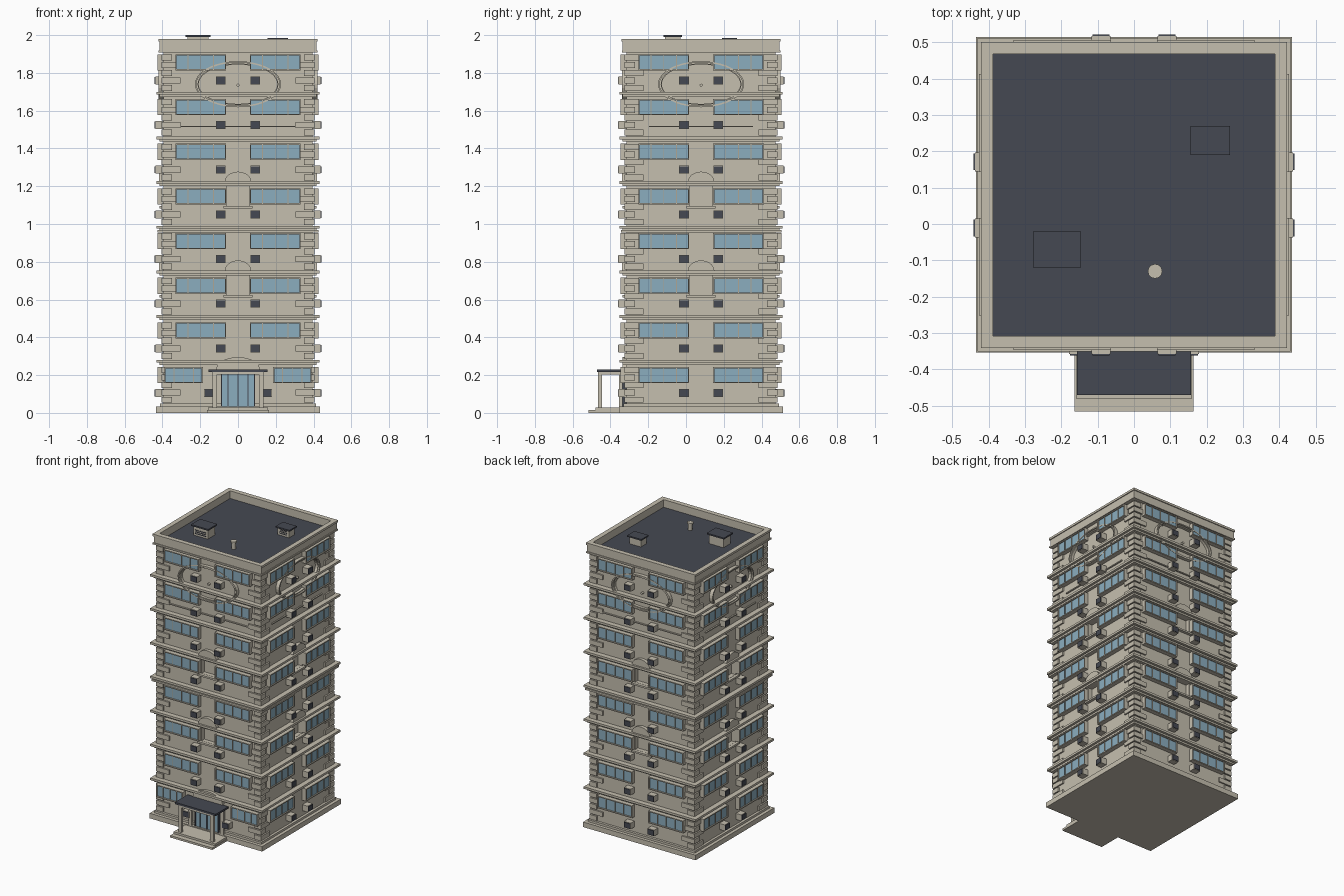
import bpy, bmesh, math
from mathutils import Matrix, Vector

if "Cube" in bpy.data.objects:
    bpy.data.objects.remove(bpy.data.objects["Cube"])

CY = 0.08        # tower centre in y
WALL = 0.395     # half width of the wall
PITCH = 0.2365   # storey height
FLOORS = 8
SIDES = range(4)  # front, left, back, right


def material(name, rgb):
    m = bpy.data.materials.new(name)
    m.use_nodes = True
    m.diffuse_color = (*rgb, 1)
    m.node_tree.nodes["Principled BSDF"].inputs["Base Color"].default_value = (*rgb, 1)
    return m


STONE = material("beige stone", (0.56, 0.52, 0.43))
DARK = material("dark slate", (0.06, 0.066, 0.085))
GLASS = material("blue glass", (0.26, 0.42, 0.52))
FRAME = material("taupe frame", (0.42, 0.38, 0.30))

parts = {}


def part(name, mat):
    if name not in parts:
        parts[name] = (bmesh.new(), mat)
    return parts[name][0]


def place(side, u, d, z):
    # u runs along the facade, d is the distance out from the tower axis
    return Matrix.Rotation(side * math.pi / 2, 3, 'Z') @ Vector((u, -d, z)) + Vector((0, CY, 0))


def prism(bm, side, outline, d0, d1):
    # extrude a facade outline of (u, z) points from depth d0 out to d1
    back = [bm.verts.new(place(side, u, d0, z)) for u, z in outline]
    front = [bm.verts.new(place(side, u, d1, z)) for u, z in outline]
    bm.faces.new(front)
    bm.faces.new(back[::-1])
    for i in range(len(outline)):
        j = (i + 1) % len(outline)
        bm.faces.new((back[i], back[j], front[j], front[i]))


def slab(bm, side, u0, u1, z0, z1, d0, d1):
    prism(bm, side, [(u0, z0), (u1, z0), (u1, z1), (u0, z1)], d0, d1)


def tier(bm, half, z0, z1):
    slab(bm, 0, -half, half, z0, z1, -half, half)


def block(bm, x0, x1, y0, y1, z0, z1):
    slab(bm, 0, x0, x1, z0, z1, CY - y1, CY - y0)


def ellipse(rx, rz, z, a0, a1, n):
    return [(rx * math.cos(a0 + (a1 - a0) * i / n), z + rz * math.sin(a0 + (a1 - a0) * i / n))
            for i in range(n + 1)]


def ring(bm, side, rx, rz, z, width, d0, d1, n=40):
    outer = ellipse(rx, rz, z, 0, math.tau, n)
    inner = ellipse(rx - width, rz - width, z, 0, math.tau, n)
    for i in range(n):
        prism(bm, side, [outer[i], outer[i + 1], inner[i + 1], inner[i]], d0, d1)


def window(side, u0, u1, z0, z1, panes):
    frame, t = part("window_frames", STONE), 0.007
    slab(frame, side, u0, u1, z0, z0 + t, WALL, 0.426)
    slab(frame, side, u0, u1, z1 - t, z1, WALL, 0.426)
    slab(frame, side, u0, u0 + t, z0 + t, z1 - t, WALL, 0.426)
    slab(frame, side, u1 - t, u1, z0 + t, z1 - t, WALL, 0.426)
    slab(part("window_glass", GLASS), side, u0 + t, u1 - t, z0 + t, z1 - t, WALL, 0.418)
    for i in range(1, panes):
        u = u0 + (u1 - u0) * i / panes
        slab(part("window_mullions", FRAME), side, u - 0.002, u + 0.002, z0 + t, z1 - t, 0.41, 0.423)


def cooler(side, u, z):
    slab(part("cooling_units", STONE), side, u - 0.026, u + 0.026, z - 0.021, z + 0.021, WALL, 0.437)
    slab(part("cooling_grilles", DARK), side, u - 0.023, u + 0.023, z - 0.018, z + 0.018, 0.437, 0.441)


# Plinth, wall core and parapet
base = part("plinth", STONE)
tier(base, 0.434, 0, 0.035)
tier(base, 0.412, 0.035, 0.05)
tier(part("wall_core", STONE), WALL, 0.05, 1.92)
cutter = part("niche_cutter", STONE)
for s in SIDES:
    for z in (0.625, 1.095):
        slab(cutter, s, -0.06, 0.06, z, z + 0.115, 0.365, 0.45)
    rim = part("parapet", STONE)
    slab(rim, s, -0.415, 0.415, 1.915, 1.975, 0.39, 0.415)
    slab(rim, s, -0.421, 0.421, 1.965, 1.98, 0.388, 0.421)
tier(part("roof_deck", DARK), 0.39, 1.92, 1.926)
tier(part("top_cornice", STONE), 0.42, 1.908, 1.919)

# Storey ledges
ledges = part("ledges", STONE)
for i in range(1, FLOORS):
    z = 0.272 + PITCH * (i - 1)
    tier(ledges, 0.431, z - 0.006, z + 0.009)
    tier(ledges, 0.415, z - 0.018, z - 0.006)
    if i == 4:
        tier(ledges, 0.425, z - 0.026, z - 0.014)

# Corner quoins in alternating lengths
quoins = part("quoins", STONE)
for i in range(FLOORS):
    low = 0.054 if i == 0 else 0.285 + PITCH * (i - 1)
    high = 0.25 + PITCH * i if i < FLOORS - 1 else 1.905
    step = (high - low) / 5
    for c in range(5):
        z = low + c * step
        for s in SIDES:
            long = 0.10 if (c + s) % 2 else 0.055
            for e in (-1, 1):
                u0, u1 = sorted((e * 0.405, e * (0.405 - long)))
                slab(quoins, s, u0, u1, z, z + step - 0.008, 0.38, 0.405)

# Windows and cooling units
for i in range(FLOORS):
    for s in SIDES:
        entrance = s == 0 and i == 0
        z = 0.2 + PITCH * i
        for e in (-1, 1):
            near, far = (0.185, 0.39) if entrance else (0.063, 0.332)
            window(s, *sorted((e * near, e * far)), z - 0.043, z + 0.043, 4)
            cooler(s, e * (0.153 if entrance else 0.091), 0.105 + PITCH * i)

# Facade ornaments: oval medallion, niches with arched hoods, string line
for s in SIDES:
    oval = part("oval_mouldings", STONE)
    ring(oval, s, 0.228, 0.122, 1.74, 0.008, WALL, 0.42)
    ring(oval, s, 0.214, 0.110, 1.74, 0.006, WALL, 0.414)
    prism(part("medallion_studs", STONE), s, ellipse(0.008, 0.008, 1.735, 0, math.tau, 12)[:-1], WALL, 0.41)
    half = 0.275 if s % 2 else 0.335
    slab(part("string_lines", STONE), s, -half, half, 1.513, 1.52, WALL, 0.404)
    for z in (0.62, 1.09):
        trim = part("niche_trim", STONE)
        slab(trim, s, -0.077, 0.077, z - 0.008, z + 0.004, WALL, 0.415)
        prism(part("arched_hoods", STONE), s, ellipse(0.07, 0.055, z + 0.132, 0, math.pi, 16), WALL, 0.418)
prism(part("arched_hoods", STONE), 0, ellipse(0.115, 0.065, 0.23, 0, math.pi, 20), WALL, 0.415)

# Entrance: steps, posts, canopy and glazed doors
steps = part("entrance_steps", STONE)
block(steps, -0.163, 0.163, -0.515, -0.35, 0, 0.014)
block(steps, -0.16, 0.16, -0.48, -0.35, 0.014, 0.028)
posts = part("canopy_posts", STONE)
for e in (-1, 1):
    for y in (-0.455, -0.345):
        block(posts, e * 0.123 - 0.012, e * 0.123 + 0.012, y - 0.01, y + 0.01, 0.028, 0.215)
    block(posts, e * 0.123 - 0.014, e * 0.123 + 0.014, -0.465, -0.33, 0.203, 0.217)
block(posts, -0.137, 0.137, -0.466, -0.446, 0.203, 0.217)
block(part("canopy_roof", DARK), -0.157, 0.157, -0.47, -0.33, 0.217, 0.23)
slab(part("door_glass", GLASS), 0, -0.085, 0.085, 0.035, 0.205, WALL, 0.422)
bars = part("door_frame", DARK)
for u in (-0.087, -0.052, 0, 0.052, 0.087):
    slab(bars, 0, u - 0.003, u + 0.003, 0.03, 0.21, WALL, 0.428)
slab(bars, 0, -0.09, 0.09, 0.204, 0.211, WALL, 0.428)

# Rooftop housings with lids, louvres and a vent pipe
housings, lids = part("roof_housings", STONE), part("housing_lids", DARK)
for x0, x1, y0, y1, top in ((-0.278, -0.146, -0.12, -0.02, 2.0), (0.156, 0.264, 0.19, 0.27, 1.985)):
    block(housings, x0 + 0.01, x1 - 0.01, y0 + 0.01, y1 - 0.01, 1.926, top - 0.01)
    block(lids, x0, x1, y0, y1, top - 0.01, top)
    for k in range(3):
        z = 1.938 + 0.012 * k
        block(part("housing_louvres", DARK), x0 + 0.025, x1 - 0.025, y0 + 0.007, y0 + 0.01, z, z + 0.005)
pipe = part("vent_pipe", STONE)
for r, z0, z1 in ((0.014, 1.926, 1.97), (0.02, 1.97, 1.98)):
    bmesh.ops.create_cone(pipe, cap_ends=True, segments=12, radius1=r, radius2=r, depth=z1 - z0,
                          matrix=Matrix.Translation((0.058, -0.13, (z0 + z1) / 2)))

# Turn the parts into objects
made = {}
for name, (bm, mat) in parts.items():
    bmesh.ops.recalc_face_normals(bm, faces=bm.faces)
    mesh = bpy.data.meshes.new(name)
    bm.to_mesh(mesh)
    bm.free()
    mesh.materials.append(mat)
    made[name] = bpy.data.objects.new(name, mesh)
    bpy.context.scene.collection.objects.link(made[name])

# Carve the niches into the wall
wall, tool = made["wall_core"], made["niche_cutter"]
cut = wall.modifiers.new("niches", 'BOOLEAN')
cut.operation, cut.object, cut.solver = 'DIFFERENCE', tool, 'EXACT'
tool.hide_render = True
bpy.context.view_layer.update()
carved = bpy.data.meshes.new_from_object(wall.evaluated_get(bpy.context.evaluated_depsgraph_get()))
wall.modifiers.clear()
wall.data = carved
bpy.data.objects.remove(tool)
